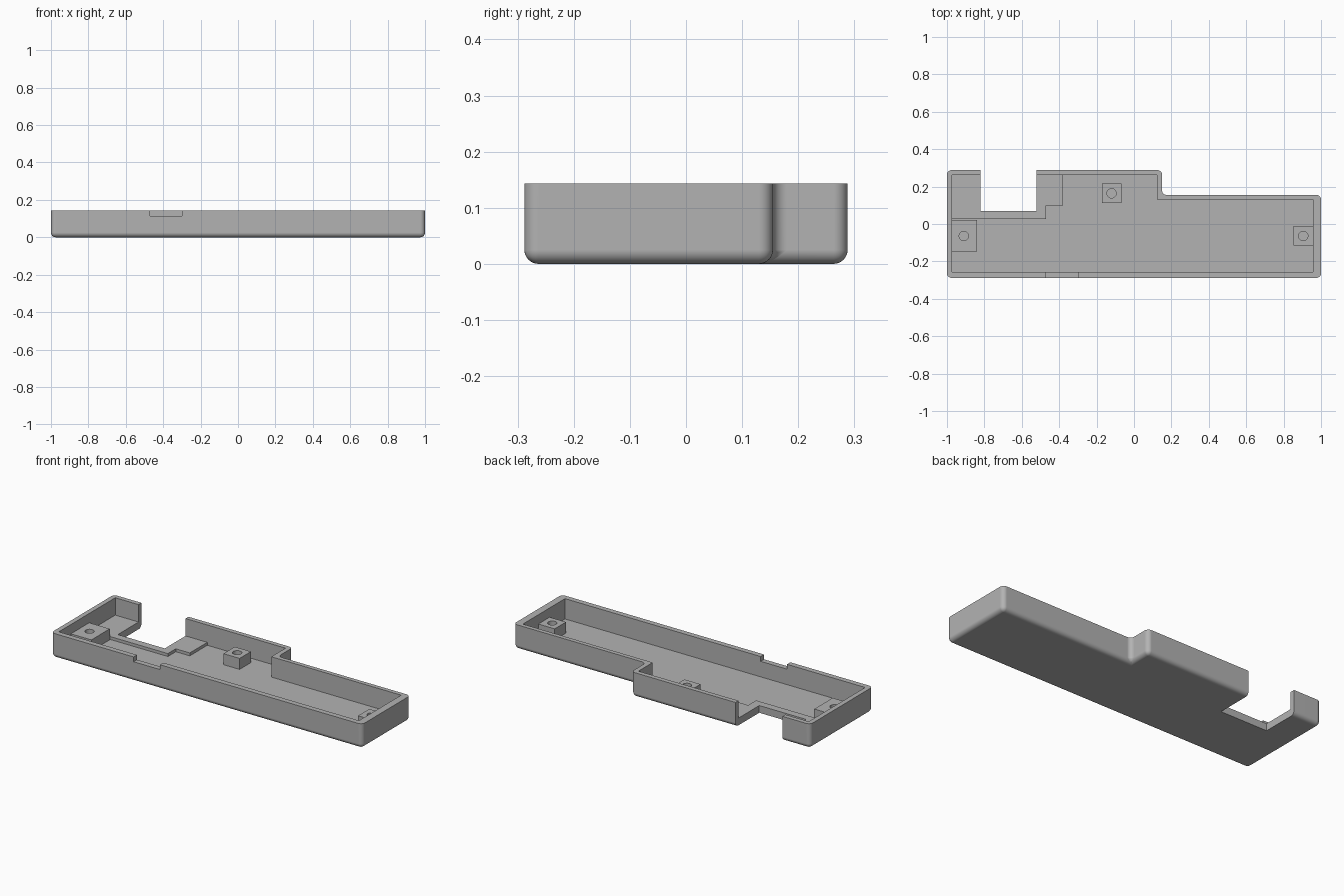
import bpy, bmesh, math

old = bpy.data.objects.get("Cube")
if old:
    bpy.data.objects.remove(old, do_unlink=True)

grey = bpy.data.materials.new("plain_grey")
grey.use_nodes = True
grey.diffuse_color = (0.45, 0.45, 0.45, 1)
grey.node_tree.nodes["Principled BSDF"].inputs["Base Color"].default_value = (0.45, 0.45, 0.45, 1)

TOP, FLOOR, LEDGE, BOSS = 0.143, 0.025, 0.042, 0.089
FILLET = 0.025


def prism(name, outline, z0, z1, fillet=0):
    """Extrude a plan outline; optionally round its upright and bottom edges."""
    bm = bmesh.new()
    base = bm.faces.new([bm.verts.new((x, y, z0)) for x, y in outline])
    grown = bmesh.ops.extrude_face_region(bm, geom=[base], use_keep_orig=True)
    for v in grown["geom"]:
        if isinstance(v, bmesh.types.BMVert):
            v.co.z = z1
    bmesh.ops.recalc_face_normals(bm, faces=bm.faces)
    if fillet:
        edges = [e for e in bm.edges if min(v.co.z for v in e.verts) < z0 + 1e-4]
        bmesh.ops.bevel(bm, geom=edges, offset=fillet, segments=8, profile=0.5,
                        affect='EDGES', clamp_overlap=True)
    mesh = bpy.data.meshes.new(name)
    bm.to_mesh(mesh)
    bm.free()
    mesh.materials.append(grey)
    obj = bpy.data.objects.new(name, mesh)
    bpy.context.collection.objects.link(obj)
    return obj


def box(name, x0, x1, y0, y1, z0, z1):
    return prism(name, [(x0, y0), (x1, y0), (x1, y1), (x0, y1)], z0, z1)


def activate(obj):
    bpy.ops.object.select_all(action='DESELECT')
    obj.select_set(True)
    bpy.context.view_layer.objects.active = obj


def cut(obj, cutter):
    """Subtract the cutter and discard it."""
    mod = obj.modifiers.new("cut", 'BOOLEAN')
    mod.operation, mod.solver, mod.object = 'DIFFERENCE', 'EXACT', cutter
    activate(obj)
    bpy.ops.object.modifier_apply(modifier=mod.name)
    bpy.data.objects.remove(cutter, do_unlink=True)


def finish(obj):
    activate(obj)
    bpy.ops.object.shade_smooth_by_angle(angle=math.radians(30))
    mod = obj.modifiers.new("even_normals", 'WEIGHTED_NORMAL')
    mod.keep_sharp = True


# Stepped tray body with rounded outside edges
tray = prism("tray", [(-1, -.288), (1, -.288), (1, .155), (.15, .155),
                      (.15, .288), (-1, .288)], 0, TOP, FILLET)

# Main cavity, leaving the raised ledge at the back
cut(tray, prism("cavity", [(-.972, -.257), (.958, -.257), (.958, .13), (.123, .13),
                           (.123, .261), (-.38, .261), (-.38, .1), (-.47, .1),
                           (-.47, .027), (-.972, .027)], FLOOR, .3))
cut(tray, box("ledge_clearance", -.972, -.3, -.05, .261, LEDGE, .3))

# Connector opening through the back, and shallow slot in the front wall
cut(tray, box("back_opening", -.822, -.52, .07, .5, -.1, .4))
cut(tray, box("front_slot", -.47, -.3, -.4, -.2, .115, .3))
finish(tray)

# Screw bosses: block extents and hole centre
for name, (x0, x1, y0, y1), (hx, hy) in [
        ("right_boss", (-.98, -.84, -.147, .022), (-.91, -.064)),
        ("middle_boss", (-.172, -.068, .112, .216), (-.12, .164)),
        ("left_boss", (.853, .965, -.116, -.012), (.905, -.064))]:
    boss = box(name, x0, x1, y0, y1, FLOOR - .005, BOSS)
    ring = [(hx + .025 * math.cos(a * math.tau / 32), hy + .025 * math.sin(a * math.tau / 32))
            for a in range(32)]
    cut(boss, prism("screw_hole", ring, -.1, .3))
    finish(boss)
